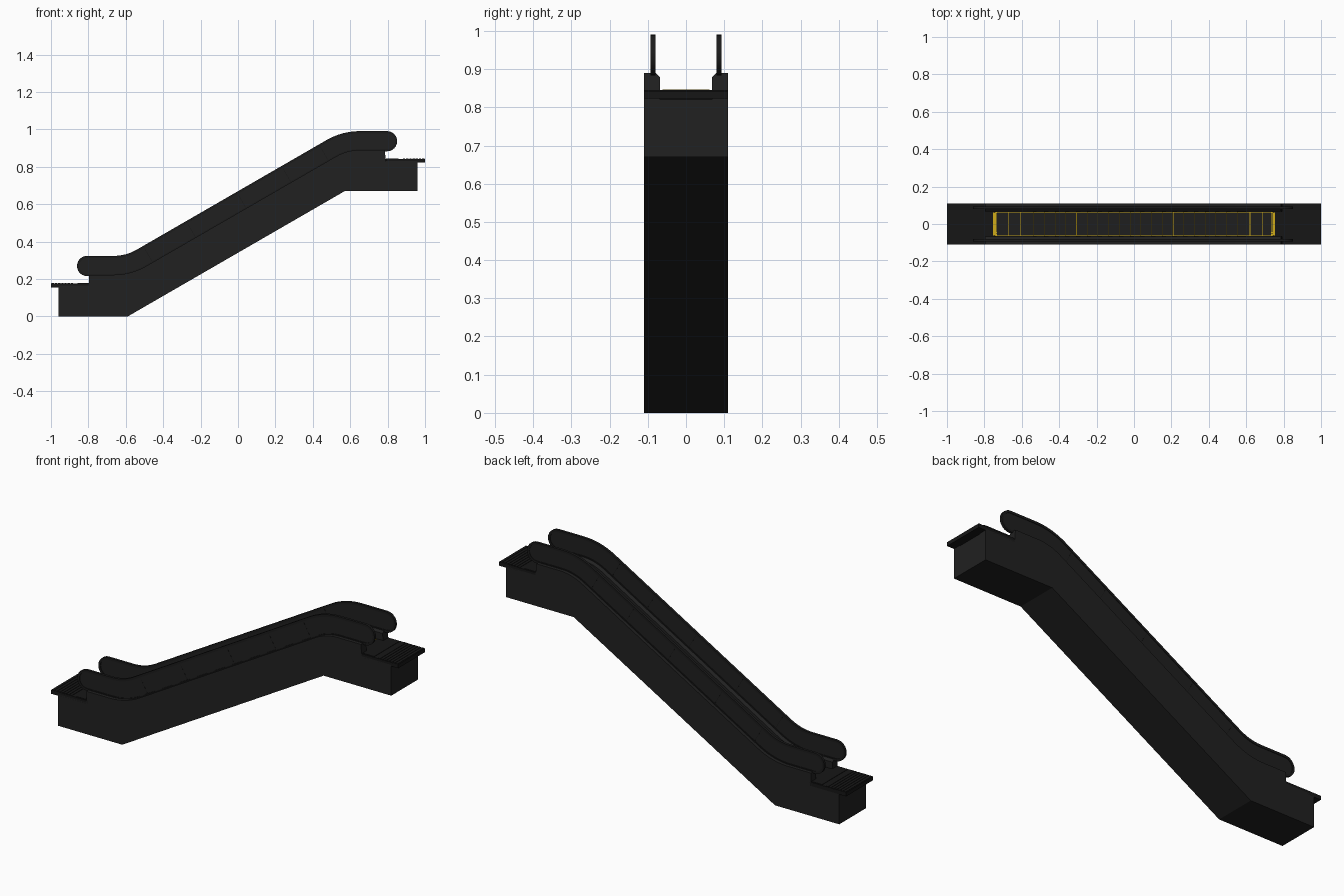
import bpy
import bmesh
import math
from mathutils import Vector

if "Cube" in bpy.data.objects:
    bpy.data.objects.remove(bpy.data.objects["Cube"])


def material(name, r, g, b):
    m = bpy.data.materials.new(name)
    m.use_nodes = True
    m.diffuse_color = (r, g, b, 1)
    bsdf = next(n for n in m.node_tree.nodes if n.type == "BSDF_PRINCIPLED")
    bsdf.inputs["Base Color"].default_value = (r, g, b, 1)
    return m


CLAD = material("charcoal cladding", 0.015, 0.015, 0.015)
RUBBER = material("black rubber", 0.011, 0.011, 0.011)
PANEL = material("dark panel", 0.014, 0.014, 0.014)
PLATE = material("black floor plate", 0.008, 0.008, 0.008)
STEP = material("dark step metal", 0.013, 0.013, 0.013)
YELLOW = material("safety yellow", 0.62, 0.41, 0.01)

SLOPE = math.tan(math.radians(30))


def finish(name, bm, mat, smooth=False):
    bmesh.ops.recalc_face_normals(bm, faces=bm.faces)
    me = bpy.data.meshes.new(name)
    bm.to_mesh(me)
    bm.free()
    me.materials.append(mat)
    ob = bpy.data.objects.new(name, me)
    bpy.context.collection.objects.link(ob)
    if smooth:
        bpy.ops.object.select_all(action="DESELECT")
        ob.select_set(True)
        bpy.context.view_layer.objects.active = ob
        bpy.ops.object.shade_smooth_by_angle(angle=math.radians(30))
    return ob


def loft(name, prof_a, ya, prof_b, yb, mat, smooth=False):
    """Solid between two side profiles (x, z) lying at depths ya and yb."""
    bm = bmesh.new()
    a = [bm.verts.new((x, ya, z)) for x, z in prof_a]
    b = [bm.verts.new((x, yb, z)) for x, z in prof_b]
    bm.faces.new(a)
    bm.faces.new(b[::-1])
    for i in range(len(a)):
        j = (i + 1) % len(a)
        bm.faces.new((a[i], b[i], b[j], a[j]))
    return finish(name, bm, mat, smooth)


def add_box(bm, x0, x1, y0, y1, z0, z1):
    made = bmesh.ops.create_cube(bm, size=1)["verts"]
    for v in made:
        v.co = Vector((x0 if v.co.x < 0 else x1, y0 if v.co.y < 0 else y1,
                       z0 if v.co.z < 0 else z1))


# Centre line of the balustrade: flat, curve, incline, curve, flat
def centre_line():
    radius, tangent, n = 0.3, 0.08, 8
    pts = [((-0.807, 0.27), 0.0)]
    for cx, cz, sign in ((-0.585, 0.27, 1), (0.571, 0.937, -1)):
        for i in range(n + 1):
            ang = math.radians(30) * i / n
            dx = -tangent + radius * math.sin(ang)
            dz = radius * (1 - math.cos(ang))
            if sign > 0:
                pts.append(((cx + dx, cz + dz), ang))
            else:
                k = math.radians(30) - ang
                pts.append(((cx + tangent - radius * math.sin(k),
                             cz - radius * (1 - math.cos(k))), k))
    pts.append(((0.797, 0.937), 0.0))
    return pts


LINE = centre_line()


def offset(d):
    return [(x - d * math.sin(a), z + d * math.cos(a)) for (x, z), a in LINE]


def capsule(r):
    """Closed outline at distance r round the centre line."""
    n = 12
    (rx, rz), (lx, lz) = LINE[-1][0], LINE[0][0]
    arc = [math.pi * i / n for i in range(1, n)]
    right = [(rx + r * math.sin(t), rz + r * math.cos(t)) for t in arc]
    left = [(lx - r * math.sin(t), lz - r * math.cos(t)) for t in arc]
    return offset(r) + right + offset(-r)[::-1] + left


def handrail(name, y0, y1):
    bm = bmesh.new()
    rings = [[bm.verts.new((x, y, z)) for x, z in capsule(r)]
             for r, y in ((0.054, y0), (0.054, y1), (0.042, y1), (0.042, y0))]
    n = len(rings[0])
    for k in range(4):
        p, q = rings[k], rings[(k + 1) % 4]
        for i in range(n):
            j = (i + 1) % n
            bm.faces.new((p[i], p[j], q[j], q[i]))
    finish(name, bm, RUBBER, True)


def side_profile(d):
    top = offset(d)
    top[0] = (-0.797, top[0][1])
    top[-1] = (0.785, top[-1][1])
    return ([(-0.96, 0), (-0.59, 0), (0.57, 0.67), (0.96, 0.67), (0.96, 0.83),
             (0.79, 0.83)] + top[::-1] + [(-0.797, 0.165), (-0.96, 0.165)])


# Truss between the side walls
core = [(-0.96, 0), (-0.59, 0), (0.57, 0.67), (0.96, 0.67), (0.96, 0.82),
        (0.62, 0.82), (-0.53, 0.155), (-0.96, 0.155)]
loft("truss_core", core, -0.07, core, 0.07, CLAD)

# Side walls, balustrade panels and handrails
for side, s in (("left", 1), ("right", -1)):
    front = "back" if s > 0 else "front"
    wall = side_profile(-0.047)
    loft(front + "_side_wall", wall, s * 0.11, wall, s * 0.08, CLAD)
    loft(front + "_inner_skirt", wall, s * 0.08, side_profile(-0.058), s * 0.068, CLAD)
    loft(front + "_balustrade_panel", capsule(0.043), s * 0.0825,
         capsule(0.043), s * 0.0895, PANEL)
    handrail(front + "_handrail", s * 0.0795, s * 0.0925)
    # Joints between panel sections
    for i, cx in enumerate((-0.48, -0.25, 0.02, 0.26, 0.46)):
        cz = 0.6075 + SLOPE * cx
        seam = [(cx + u * math.cos(math.pi / 6) - w * 0.5,
                 cz + u * 0.5 + w * math.cos(math.pi / 6))
                for u, w in ((-0.001, -0.04), (0.001, -0.04), (0.001, 0.04), (-0.001, 0.04))]
        loft(f"{front}_panel_joint_{i}", seam, s * 0.082, seam, s * 0.09, PLATE)

# Landings with ribbed plates and yellow combs
for name, s, z in (("lower", -1, 0.178), ("upper", 1, 0.845)):
    bm = bmesh.new()
    for xa, xb, w, h in ((0.79, 1.0, 0.11, 0.022), (0.745, 0.79, 0.068, 0.03)):
        add_box(bm, min(s * xa, s * xb), max(s * xa, s * xb), -w, w, z - h, z - 0.002)
    for i in range(7):
        x = s * (0.99 - i * 0.017)
        add_box(bm, x - 0.006, x + 0.006, -0.108, 0.108, z - 0.003, z)
    x = s * 0.825
    add_box(bm, x - 0.033, x + 0.033, -0.105, 0.105, z - 0.003, z)
    finish(name + "_landing_plate", bm, PLATE)

    bm = bmesh.new()
    xs = sorted((s * 0.742, s * 0.755))
    add_box(bm, *xs, -0.062, 0.062, z - 0.004, z + 0.001)
    teeth = sorted((s * 0.732, s * 0.745))
    for i in range(12):
        y = -0.0575 + i * 0.0105
        add_box(bm, *teeth, y - 0.003, y + 0.003, z - 0.004, z + 0.001)
    finish(name + "_comb", bm, YELLOW)

# Steps: ribbed treads with yellow edging
steps, edges = bmesh.new(), bmesh.new()
x = -0.742
while x < 0.735:
    x1 = min(x + (0.068 if abs(x + 0.03) > 0.57 else 0.0573), 0.742)
    z = min(max(0.505 + SLOPE * (x + x1) / 2, 0.174), 0.841)
    add_box(steps, x, x1, -0.068, 0.068, z - 0.05, z)
    for i in range(14):
        y = -0.0585 + i * 0.009
        add_box(steps, x + 0.003, x1 - 0.003, y - 0.0025, y + 0.0025, z - 0.001, z + 0.002)
    add_box(edges, x, x + 0.003, -0.064, 0.064, z - 0.002, z + 0.0025)
    for y in (-0.0635, 0.0635):
        add_box(edges, x, x1, y - 0.0012, y + 0.0012, z - 0.002, z + 0.0025)
    x = x1
finish("steps", steps, STEP)
finish("step_edging", edges, YELLOW)
